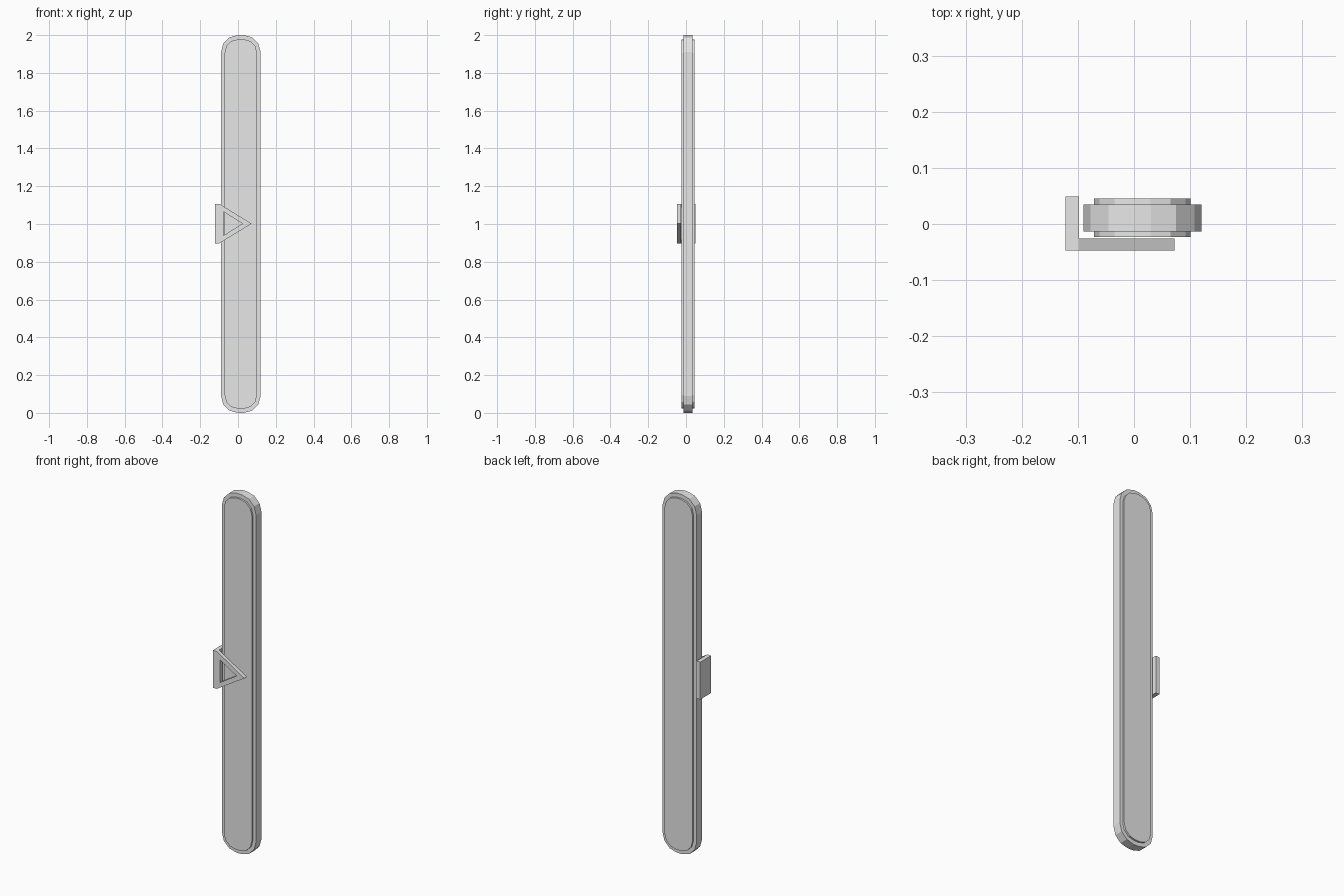
import bpy, bmesh, math

cube = bpy.data.objects.get("Cube")
if cube:
    bpy.data.objects.remove(cube, do_unlink=True)

grey = bpy.data.materials.new("light grey")
grey.use_nodes = True
grey.diffuse_color = (0.8, 0.8, 0.8, 1)
grey.node_tree.nodes["Principled BSDF"].inputs["Base Color"].default_value = (0.8, 0.8, 0.8, 1)


def finish(name, bm):
    bmesh.ops.recalc_face_normals(bm, faces=bm.faces)
    mesh = bpy.data.meshes.new(name)
    bm.to_mesh(mesh)
    bm.free()
    mesh.materials.append(grey)
    obj = bpy.data.objects.new(name, mesh)
    bpy.context.collection.objects.link(obj)
    return obj


def prism(name, outline, y0, y1):
    """Extrude an (x, z) outline from y0 to y1."""
    bm = bmesh.new()
    face = bm.faces.new([bm.verts.new((x, y0, z)) for x, z in outline])
    ext = bmesh.ops.extrude_face_region(bm, geom=[face])
    verts = [v for v in ext["geom"] if isinstance(v, bmesh.types.BMVert)]
    bmesh.ops.translate(bm, vec=(0, y1 - y0, 0), verts=verts)
    return finish(name, bm)


def rounded_rect(cx, cz, half_w, half_h, radius, segments=3):
    """Rectangle outline with faceted round corners."""
    points = []
    for i, (sx, sz) in enumerate([(1, 1), (-1, 1), (-1, -1), (1, -1)]):
        for k in range(segments + 1):
            a = math.pi / 2 * (i + k / segments)
            points.append((cx + sx * (half_w - radius) + radius * math.cos(a),
                           cz + sz * (half_h - radius) + radius * math.sin(a)))
    return points


def frame(name, outer, inner, y0, y1):
    """Extruded ring between two outlines with matching corners."""
    bm = bmesh.new()
    loops = [[bm.verts.new((x, y, z)) for x, z in pts]
             for pts, y in ((outer, y0), (inner, y0), (inner, y1), (outer, y1))]
    n = len(outer)
    for a in range(4):
        la, lb = loops[a], loops[(a + 1) % 4]
        for i in range(n):
            j = (i + 1) % n
            bm.faces.new((la[i], la[j], lb[j], lb[i]))
    return finish(name, bm)


# Long bar: wide rim with a thicker inner panel showing on both faces
prism("bar_rim", rounded_rect(0.015, 1.0, 0.105, 1.0, 0.09), -0.013, 0.035)
prism("bar_panel", rounded_rect(0.015, 1.0, 0.086, 0.978, 0.072), -0.023, 0.045)

# Side bracket: upright plate and hollow triangular pointer
MID = 1.002
prism("bracket_plate", [(-0.122, MID - 0.104), (-0.098, MID - 0.104),
                        (-0.098, MID + 0.104), (-0.122, MID + 0.104)], -0.047, 0.049)
frame("pointer_frame",
      [(-0.098, MID - 0.104), (0.072, MID), (-0.098, MID + 0.104)],
      [(-0.077, MID - 0.063), (0.024, MID), (-0.077, MID + 0.063)],
      -0.047, -0.026)
